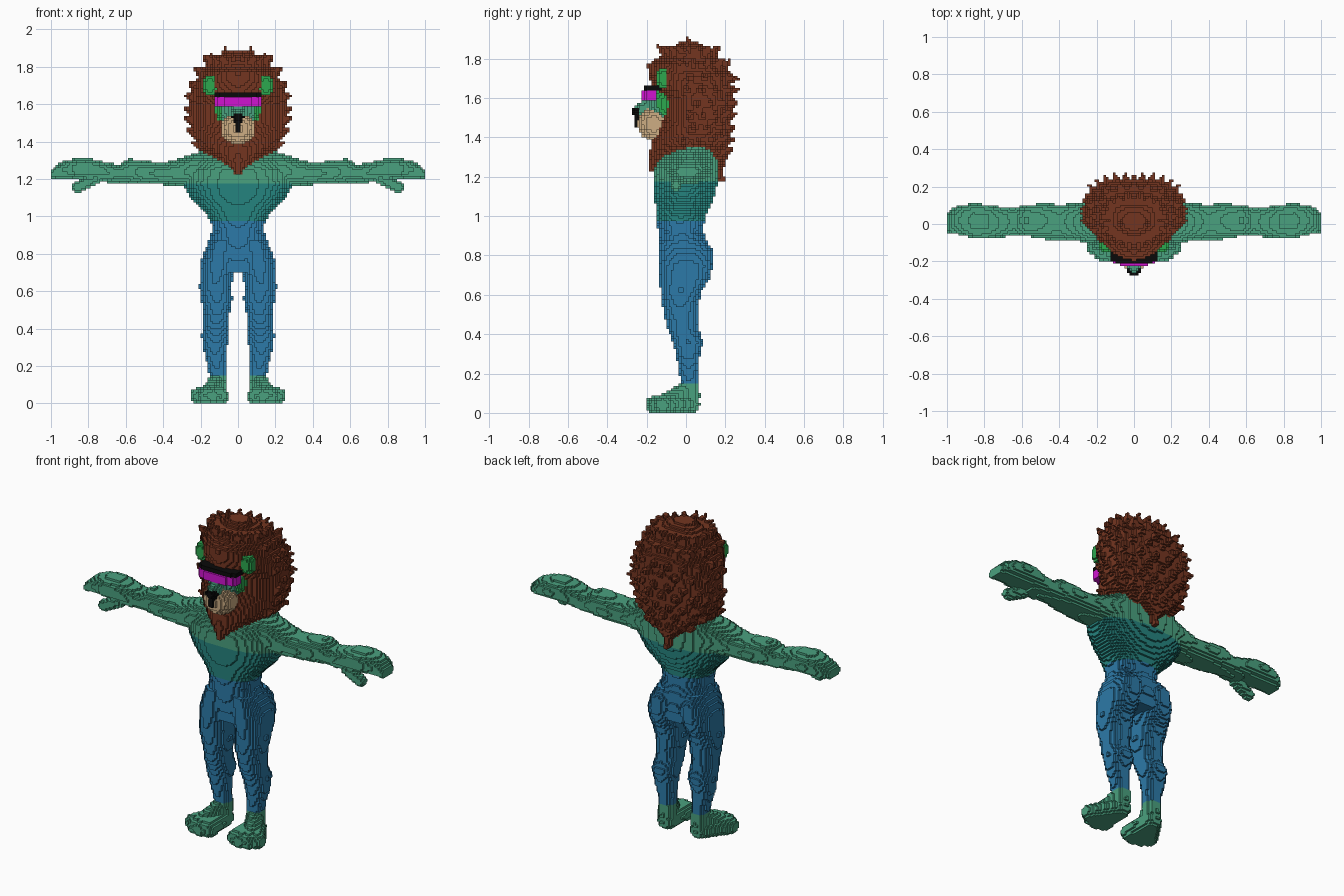
import bpy, math, random
from mathutils import Vector

if "Cube" in bpy.data.objects:
    bpy.data.objects.remove(bpy.data.objects["Cube"])

random.seed(4)
H = 0.0125          # edge length of one block
cells = {}          # block index -> part name


def lin(hexa):
    out = []
    for i in (0, 2, 4):
        c = int(hexa[i:i + 2], 16) / 255
        out.append(c / 12.92 if c <= 0.04045 else ((c + 0.055) / 1.055) ** 2.4)
    return (*out, 1)


def material(name, hexa):
    m = bpy.data.materials.new(name)
    m.diffuse_color = lin(hexa)
    m.use_nodes = True
    m.node_tree.nodes["Principled BSDF"].inputs["Base Color"].default_value = m.diffuse_color
    return m


MATS = {n: material(n, c) for n, c in {
    "sea_green": "4AA17F", "dark_teal": "25837E", "blue": "2C7AA8", "brown": "743520",
    "leaf_green": "2CA84F", "beige": "CDAE84", "magenta": "D014D0", "black": "0A0A0A"}.items()}


def fill(part, lo, hi, inside, mirror=False):
    """Fill every block whose centre passes the test, optionally on both sides."""
    r = [range(math.floor(lo[k] / H), math.ceil(hi[k] / H) + 1) for k in range(3)]
    for k in r[2]:
        if k < 0:
            continue
        for j in r[1]:
            for i in r[0]:
                if inside((i + .5) * H, (j + .5) * H, (k + .5) * H):
                    cells[i, j, k] = part
                    if mirror:
                        cells[-1 - i, j, k] = part


def section(rows, t):
    for a, b in zip(rows, rows[1:]):
        if a[0] <= t <= b[0]:
            f = (t - a[0]) / (b[0] - a[0])
            return [p + (q - p) * f for p, q in zip(a, b)]


def loft(part, axis, rows, n_front=2.2, n_back=2.2, mirror=False):
    """Rows: position on axis, two centre coordinates, two radii."""
    u, v = [k for k in range(3) if k != axis]
    lo, hi = [0] * 3, [0] * 3
    lo[axis], hi[axis] = rows[0][0], rows[-1][0]
    for k, c in ((u, 1), (v, 2)):
        lo[k] = min(r[c] - r[c + 2] for r in rows)
        hi[k] = max(r[c] + r[c + 2] for r in rows)

    def inside(*p):
        s = section(rows, p[axis])
        if not s:
            return False
        n = n_front if p[1] < s[2 if axis == 2 else 1] else n_back
        return abs((p[u] - s[1]) / s[3]) ** n + abs((p[v] - s[2]) / s[4]) ** n <= 1
    fill(part, lo, hi, inside, mirror)


def blob(part, c, r, mirror=False):
    fill(part, [a - b for a, b in zip(c, r)], [a + b for a, b in zip(c, r)],
         lambda *p: sum(((p[k] - c[k]) / r[k]) ** 2 for k in range(3)) <= 1, mirror)


def cone(part, a, b, ra, rb, mirror=False):
    a, b = Vector(a), Vector(b)
    d, m = b - a, max(ra, rb)

    def inside(*p):
        q = Vector(p) - a
        f = min(1, max(0, q.dot(d) / d.length_squared))
        return (q - d * f).length <= ra + (rb - ra) * f
    fill(part, [min(x, y) - m for x, y in zip(a, b)],
         [max(x, y) + m for x, y in zip(a, b)], inside, mirror)


# Torso
loft("torso", 2, [
    (.70, 0, 0, .14, .11), (.78, 0, 0, .18, .122), (.85, 0, -.01, .165, .125),
    (.92, 0, -.025, .14, .115), (.97, 0, -.027, .145, .122), (1.0, 0, -.025, .16, .128),
    (1.05, 0, -.015, .21, .14), (1.1, 0, -.01, .255, .153), (1.17, 0, -.003, .295, .163),
    (1.24, 0, 0, .29, .163), (1.3, 0, .015, .26, .15), (1.35, 0, .05, .2, .1)])

# Legs
loft("legs", 2, [
    (.08, .11, .02, .045, .05), (.15, .11, .018, .045, .048), (.2, .115, .015, .047, .047),
    (.3, .125, .01, .065, .06), (.36, .12, .012, .075, .078), (.42, .117, -.015, .07, .078),
    (.48, .115, -.025, .07, .084), (.55, .113, -.03, .083, .09), (.62, .12, -.025, .087, .105),
    (.68, .117, -.008, .087, .127), (.75, .11, 0, .092, .14), (.82, .1, 0, .08, .14),
    (.88, .09, -.02, .06, .12)], mirror=True)

# Feet, with four toes each
for x, y in ((.095, -.15), (.135, -.16), (.175, -.15), (.21, -.12)):
    cone("feet", (.11, .02, .045), (x, y, .04), .05, .045, True)
cone("feet", (.11, .01, .12), (.16, -.1, .055), .045, .045, True)

# Arms and hands
loft("arms", 0, [
    (.18, .02, 1.25, .12, .097), (.25, .01, 1.245, .11, .085), (.32, .01, 1.235, .098, .073),
    (.4, .01, 1.227, .095, .058), (.5, .015, 1.235, .095, .064), (.58, .018, 1.242, .08, .067),
    (.64, .015, 1.228, .075, .048), (.7, .01, 1.235, .08, .054), (.78, .012, 1.253, .092, .056),
    (.86, .015, 1.255, .095, .056), (.92, .02, 1.25, .08, .05), (.96, .02, 1.24, .072, .042),
    (1.0, 0, 1.222, .055, .026)], mirror=True)
cone("arms", (.76, -.04, 1.2), (.86, -.05, 1.155), .03, .03, True)

# Mane core
MANE = [
    (1.18, 0, .1, .02, .1), (1.23, 0, 0, .04, .188), (1.3, 0, .01, .14, .195),
    (1.36, 0, .015, .2, .195), (1.42, 0, .03, .235, .187), (1.5, 0, .05, .255, .177),
    (1.6, 0, .055, .262, .18), (1.66, 0, .03, .25, .2), (1.72, 0, .02, .23, .212),
    (1.77, 0, 0, .2, .195), (1.82, 0, .015, .165, .13), (1.86, 0, .02, .11, .08),
    (1.89, 0, .01, .04, .04)]
loft("mane", 2, MANE, 1.75, 2.7)

# Mane tufts in staggered rings, left open around the face
for ring in range(9):
    z = 1.32 + ring * .063
    _, _, cy, rx, ry = section(MANE, z)
    for i in range(9):
        ang = math.radians(-80 + (i + .5 * (ring % 2)) * 20)
        ca, sa = math.cos(ang), math.sin(ang)
        if sa < -.3 and z < 1.8:
            continue
        n = 2.7 if sa > 0 else 1.75
        k = (abs(ca) ** n + abs(sa) ** n) ** (-1 / n)
        base = Vector((ca * rx * k * .93, cy + sa * ry * k * .93, z))
        up = .9 if z > 1.75 else random.uniform(0, .45)
        out = Vector((ca, sa, up)).normalized()
        cone("mane", base, base + out * random.uniform(.045, .065), .034, .004, True)

# Crown tufts
for x, y, z in ((0, -.02, 1.87), (.07, .01, 1.905), (.14, .02, 1.865), (.06, .12, 1.85), (0, .06, 1.88)):
    cone("mane", (x * .85, y, z - .07), (x, y, z), .04, .006, True)

# Head
blob("head", (0, -.06, 1.57), (.125, .135, .112))
cone("head", (0, -.16, 1.575), (0, -.225, 1.54), .045, .036)

# Ears
blob("ears", (.15, -.118, 1.70), (.043, .032, .056), True)

# Muzzle and nose
blob("muzzle", (0, -.165, 1.47), (.092, .083, .085))
blob("nose", (0, -.25, 1.53), (.037, .025, .022))
cone("nose", (0, -.25, 1.52), (0, -.247, 1.455), .022, .012)

# Visor glasses: lens, then frame
fill("visor_lens", (-.125, -.24, 1.58), (.125, -.13, 1.64),
     lambda x, y, z: abs(x) < .12 and 1.585 < z < 1.638 and -.23 + 2 * x * x < y < -.15)
fill("visor_frame", (-.14, -.23, 1.62), (.14, -.1, 1.67),
     lambda x, y, z: abs(x) < .127 and 1.637 < z < 1.662 and -.217 + x * x < y < -.13)


# Colour rules by height and direction
def body_colour(x, y, z):
    if z < .15 or z > 1.17:
        return "sea_green"
    return "blue" if z < .975 else "dark_teal"


def head_colour(x, y, z):
    return "leaf_green" if z > 1.59 or abs(x) > .085 else "sea_green"


RULES = {"torso": body_colour, "legs": body_colour, "head": head_colour}
PLAIN = {"feet": "sea_green", "arms": "sea_green", "mane": "brown", "ears": "leaf_green",
         "muzzle": "beige", "nose": "black", "visor_lens": "magenta", "visor_frame": "black"}


def build(part):
    """Make the outer block faces of one part."""
    verts, faces, tints = {}, [], []
    rule = RULES.get(part, lambda *p: PLAIN[part])
    for c, owner in cells.items():
        if owner != part:
            continue
        tint = rule(*[(v + .5) * H for v in c])
        for a in range(3):
            for s in (0, 1):
                nb = list(c)
                nb[a] += 2 * s - 1
                if tuple(nb) in cells:
                    continue
                quad = []
                for du, dv in ((0, 0), (1, 0), (1, 1), (0, 1)):
                    p = list(c)
                    p[a] += s
                    p[(a + 1) % 3] += du
                    p[(a + 2) % 3] += dv
                    quad.append(verts.setdefault(tuple(p), len(verts)))
                faces.append(quad if s else quad[::-1])
                tints.append(tint)
    mesh = bpy.data.meshes.new(part)
    mesh.from_pydata([[v * H for v in p] for p in verts], [], faces)
    used = sorted(set(tints))
    for t in used:
        mesh.materials.append(MATS[t])
    for f, t in zip(mesh.polygons, tints):
        f.material_index = used.index(t)
    bpy.context.collection.objects.link(bpy.data.objects.new(part, mesh))


for part in sorted(set(cells.values())):
    build(part)
